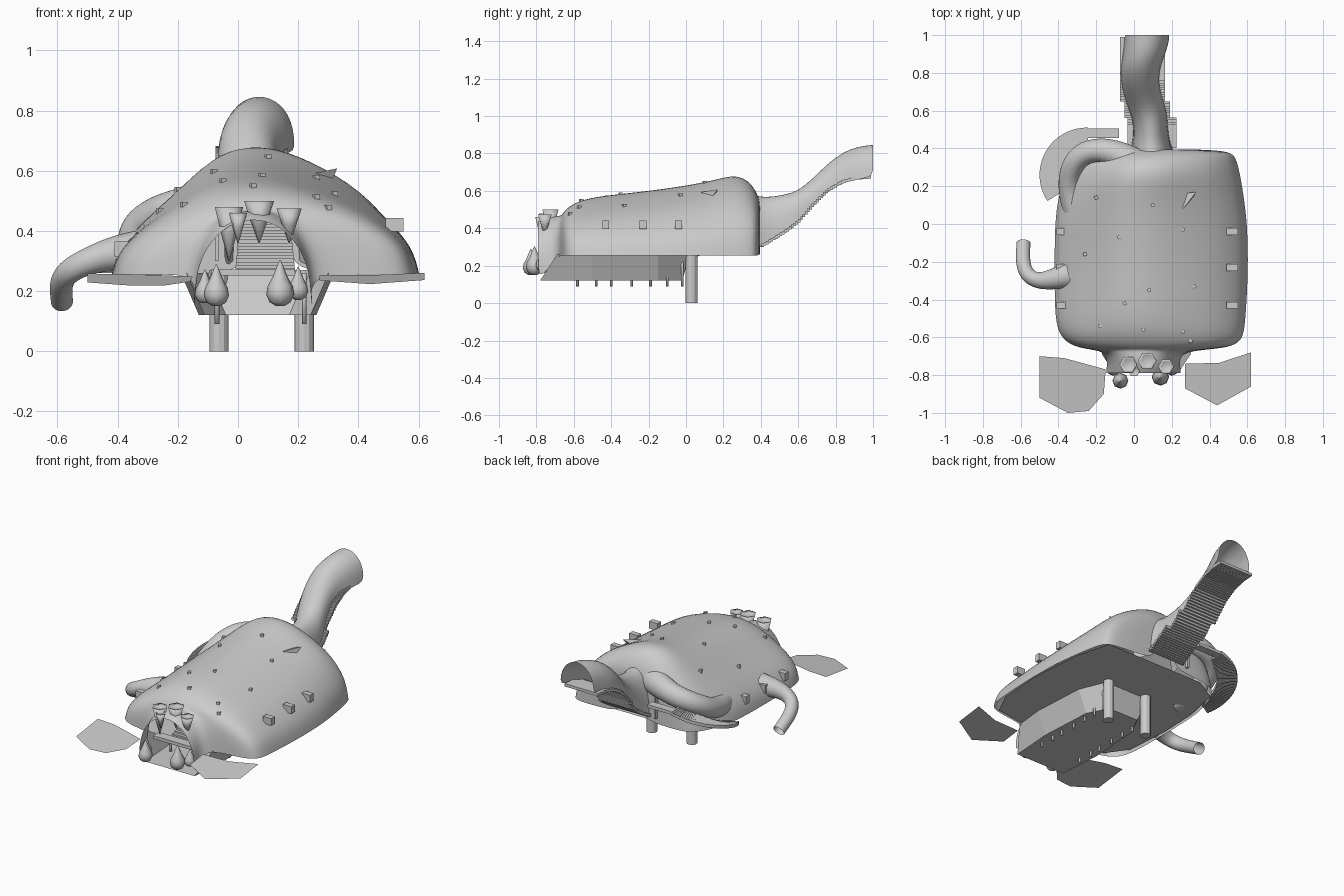
import bpy, math
from mathutils import Vector
from mathutils.bvhtree import BVHTree

if "Cube" in bpy.data.objects:
    bpy.data.objects.remove(bpy.data.objects["Cube"])


def make(name, verts, faces, smooth=False, subdiv=0):
    me = bpy.data.meshes.new(name)
    me.from_pydata([tuple(v) for v in verts], [], faces)
    ob = bpy.data.objects.new(name, me)
    bpy.context.collection.objects.link(ob)
    if smooth:
        for p in me.polygons:
            p.use_smooth = True
    if subdiv:
        m = ob.modifiers.new("soften", 'SUBSURF')
        m.levels = m.render_levels = subdiv
    return ob


def loft(name, rings, closed=False, caps=False, smooth=True, subdiv=0):
    n = len(rings[0])
    verts = [p for r in rings for p in r]
    faces = []
    for i in range(len(rings) - 1):
        for j in range(n if closed else n - 1):
            k = (j + 1) % n
            faces.append((i * n + j, i * n + k, (i + 1) * n + k, (i + 1) * n + j))
    if caps:
        faces += [tuple(range(n))[::-1], tuple(range((len(rings) - 1) * n, len(rings) * n))]
    return make(name, verts, faces, smooth, subdiv)


def boxes(name, items):
    # each item: centre, size, rotation about z
    verts, faces = [], []
    for c, s, a in items:
        b = len(verts)
        for z in (-.5, .5):
            for x, y in ((-.5, -.5), (.5, -.5), (.5, .5), (-.5, .5)):
                px, py = x * s[0], y * s[1]
                verts.append((c[0] + px * math.cos(a) - py * math.sin(a),
                              c[1] + px * math.sin(a) + py * math.cos(a), c[2] + z * s[2]))
        for f in ((3, 2, 1, 0), (4, 5, 6, 7), (0, 1, 5, 4), (1, 2, 6, 5), (2, 3, 7, 6), (3, 0, 4, 7)):
            faces.append(tuple(b + i for i in f))
    return make(name, verts, faces)


def lathe(name, x, y, prof, n=10, smooth=True):
    rings = [[(x + r * math.cos(2 * math.pi * k / n), y + r * math.sin(2 * math.pi * k / n), z)
              for k in range(n)] for r, z in prof]
    return loft(name, rings, True, True, smooth)


def tube(name, path, radii, n=10, subdiv=2):
    pts = [Vector(p) for p in path]
    rings = []
    for i, p in enumerate(pts):
        d = (pts[min(i + 1, len(pts) - 1)] - pts[max(i - 1, 0)]).normalized()
        s = d.cross(Vector((0, 0, 1))).normalized()
        u = s.cross(d)
        rings.append([p + radii[i] * (s * math.cos(2 * math.pi * k / n) + u * math.sin(2 * math.pi * k / n))
                      for k in range(n)])
    return loft(name, rings, True, False, True, subdiv)


# shell body: lopsided dome lofted front to back, ending in the mouth at the front
DOME = [(-1, 0), (-.97, .2), (-.83, .43), (-.58, .7), (-.34, .95), (-.06, 1),
        (.22, .92), (.6, .7), (.81, .48), (.96, .25), (1, 0)]
ARCH = [(math.cos(math.pi * (1 - k / 10)), math.sin(math.pi * k / 10) ** .8) for k in range(11)]
ARCH[0], ARCH[-1] = (-1, 0), (1, 0)
body_sec = [  # y, left, right, base, top, blend to arch
    (-.79, -.15, .25, .13, .44, 1), (-.74, -.14, .24, .18, .47, 1), (-.68, -.15, .25, .25, .47, 1),
    (-.665, -.22, .38, .255, .47, .6), (-.65, -.32, .53, .255, .50, .4), (-.60, -.39, .58, .255, .54, .3),
    (-.5, -.42, .59, .255, .575, .1), (-.25, -.42, .605, .255, .60, 0), (0, -.42, .60, .255, .635, 0),
    (.15, -.40, .58, .255, .665, 0), (.27, -.36, .56, .255, .70, 0), (.35, -.31, .54, .255, .65, .2),
    (.385, -.25, .51, .255, .58, .5), (.395, -.1, .35, .26, .54, .8), (.395, .02, .18, .27, .5, 1)]
rings = []
for y, xl, xr, zb, zt, w in body_sec:
    c, h = (xl + xr) / 2, (xr - xl) / 2
    rings.append([(c + h * (d[0] * (1 - w) + a[0] * w), y, zb + (zt - zb) * (d[1] * (1 - w) + a[1] * w))
                  for d, a in zip(DOME, ARCH)])
body = loft("shell_body", rings, subdiv=2)
bpy.context.view_layer.update()
tree = BVHTree.FromObject(body, bpy.context.evaluated_depsgraph_get())

# underside floor
outline = [(-.14, -.68), (-.3, -.63), (-.39, -.5), (-.41, -.2), (-.4, .05), (-.35, .28), (-.2, .37),
           (.5, .37), (.56, .15), (.59, -.2), (.57, -.5), (.5, -.64), (.25, -.68)]
make("underside_floor", [(x, y, .262) for x, y in outline], [tuple(range(len(outline)))[::-1]])

# tail: arched roof over a flight of steps
tail_sec = [(.28, .10, .15, .30, .62), (.34, .10, .13, .28, .585), (.42, .09, .10, .31, .565),
            (.52, .09, .088, .37, .58), (.6, .075, .10, .43, .60), (.68, .045, .10, .52, .67),
            (.76, .03, .10, .60, .75), (.84, .035, .105, .645, .81), (.92, .06, .115, .665, .84),
            (1, .07, .12, .67, .848)]
loft("tail_roof", [[(c + h * a, y, zb + (zt - zb) * b) for a, b in ARCH]
                   for y, c, h, zb, zt in tail_sec], subdiv=1)


def tail_at(y):
    for a, b in zip(tail_sec, tail_sec[1:]):
        if y <= b[0]:
            t = (y - a[0]) / (b[0] - a[0])
            return a[1] + t * (b[1] - a[1]), a[3] + t * (b[3] - a[3])


steps = []
for i in range(48):
    y = .41 + i * .0122
    x, z = tail_at(y)
    x = .095 if y < .56 else (.07 if y < .65 else .045)
    steps.append(((x, y, z + .005), (.26 if y < .56 else .24, .013, .018), 0))
boxes("tail_steps", steps)

# covered loop passage with its winding stair
tube("loop_passage", [(.02, .30, .50), (-.06, .36, .50), (-.16, .395, .485), (-.26, .385, .46),
                      (-.325, .32, .42), (-.345, .23, .37), (-.33, .13, .34), (-.28, .04, .33)],
     [.1, .08, .07, .068, .066, .064, .07, .09])
fan = []
for i in range(42):
    t = i / 41
    a = math.radians(90 + 122 * t)
    fan.append(((-.25 + .19 * math.cos(a), .26 + .19 * math.sin(a), .42 - .15 * t), (.12, .0135, .02), a))
fan.append(((-.165, .48, .42), (.17, .05, .02), 0))
boxes("winding_stair", fan)
boxes("back_wall_panel", [((-.07, .40, .385), (.012, .03, .17), 0)])

# hooked side arm
tube("side_arm", [(-.34, -.27, .33), (-.42, -.29, .325), (-.5, -.305, .30), (-.56, -.28, .27),
                  (-.587, -.22, .235), (-.588, -.16, .20), (-.585, -.10, .165)],
     [.075, .06, .047, .045, .042, .04, .039])

# lower hall hull
def hull(z, xl, xr, y0, y1):
    return [(xl, y0, z), (xr, y0, z), (xr + .02, -.5, z), (xr, -.15, z), (xr - .07, y1, z),
            (xl + .07, y1, z), (xl, -.15, z), (xl - .02, -.5, z)]
low, high = hull(.12, -.11, .24, -.78, -.02), hull(.26, -.17, .30, -.69, .02)
loft("lower_hall_walls", [low[1:] + low[:1], high[1:] + high[:1]], False, False, False)
make("lower_hall_floor", low, [tuple(range(8))[::-1]])

# railing posts and two main legs
for i, y in enumerate((-.58, -.48, -.40, -.29, -.19, -.10, -.02)):
    for x in (-.07, .22):
        lathe(f"hall_post_{i}", x, y, [(.008, .09), (.008, .26)], 6)
for x in (-.063, .22):
    lathe("main_leg", x, .03, [(.032, 0), (.032, .27)], 12, False)

# entrance stair inside the mouth
boxes("entrance_stair", [((.09, -.66 + i * .02, .26 + i * .0105), (.2 - i * .002, .021, .012), 0)
                         for i in range(20)])
boxes("entrance_landing", [((.05, -.70, .262), (.28, .06, .02), 0)])

# hanging teardrops beside the mouth
for x, y, z, s in ((-.072, -.83, .15, 1), (-.11, -.77, .16, .8), (.14, -.81, .15, 1.1), (.20, -.77, .17, .8)):
    prof = [(.012, 0), (.032, .012), (.042, .035), (.038, .06), (.022, .09), (.01, .12), (.001, .14)]
    lathe("teardrop", x, y, [(r * s, z + h * s) for r, h in prof], 8)

# inverted cone horns above the mouth
for x, y, z0, z1, r in ((-.03, -.745, .30, .48, .047), (.17, -.755, .36, .475, .042), (.07, -.725, .36, .50, .05),
                        (0, -.78, .36, .46, .03)):
    lathe("mouth_horn", x, y, [(.002, z0), (r * .55, (z0 + z1) / 2), (r, z1), (r * .7, z1 - .012)], 6)

# gently sloping leaf plates in front
for name, pts in (("left_leaf", [(-.5, -.7), (-.37, -.71), (-.15, -.77), (-.16, -.9), (-.24, -.99),
                                 (-.35, -1), (-.5, -.92)]),
                  ("right_leaf", [(.27, -.74), (.45, -.735), (.62, -.68), (.62, -.86), (.44, -.96),
                                  (.27, -.87)])):
    n = len(pts)
    make(name, [(x, y, .218 + .04 * (y + 1) / .3) for x, y in pts], [tuple(range(n))[::-1]])

# small studs on the shell
studs = []
for x, y in ((-.2, .14), (.1, .1), (.26, -.03), (-.08, -.07), (-.26, -.16), (.32, -.33), (.08, -.35),
             (-.05, -.42), (-.18, -.54), (.05, -.56), (.26, -.57), (.3, -.62)):
    hit = tree.ray_cast(Vector((x, y, 2)), Vector((0, 0, -1)))[0]
    if hit:
        studs.append((hit, (.018, .018, .022), .4))
boxes("shell_studs", studs)

# roof dormer and side window frames
hit = tree.ray_cast(Vector((.29, .12, 2)), Vector((0, 0, -1)))[0]
z = hit.z if hit else .55
make("roof_dormer", [(.25, .16, z), (.26, .08, z + .01), (.33, .17, z + .025), (.30, .12, z - .04)],
     [(0, 1, 2), (0, 3, 1), (1, 3, 2), (2, 3, 0)])
frames = []
for y in (-.04, -.23, -.43):
    frames += [((-.38, y, .34), (.06, .035, .05), 0), ((.52, y, .42), (.06, .035, .045), 0)]
boxes("side_window_frames", frames)
